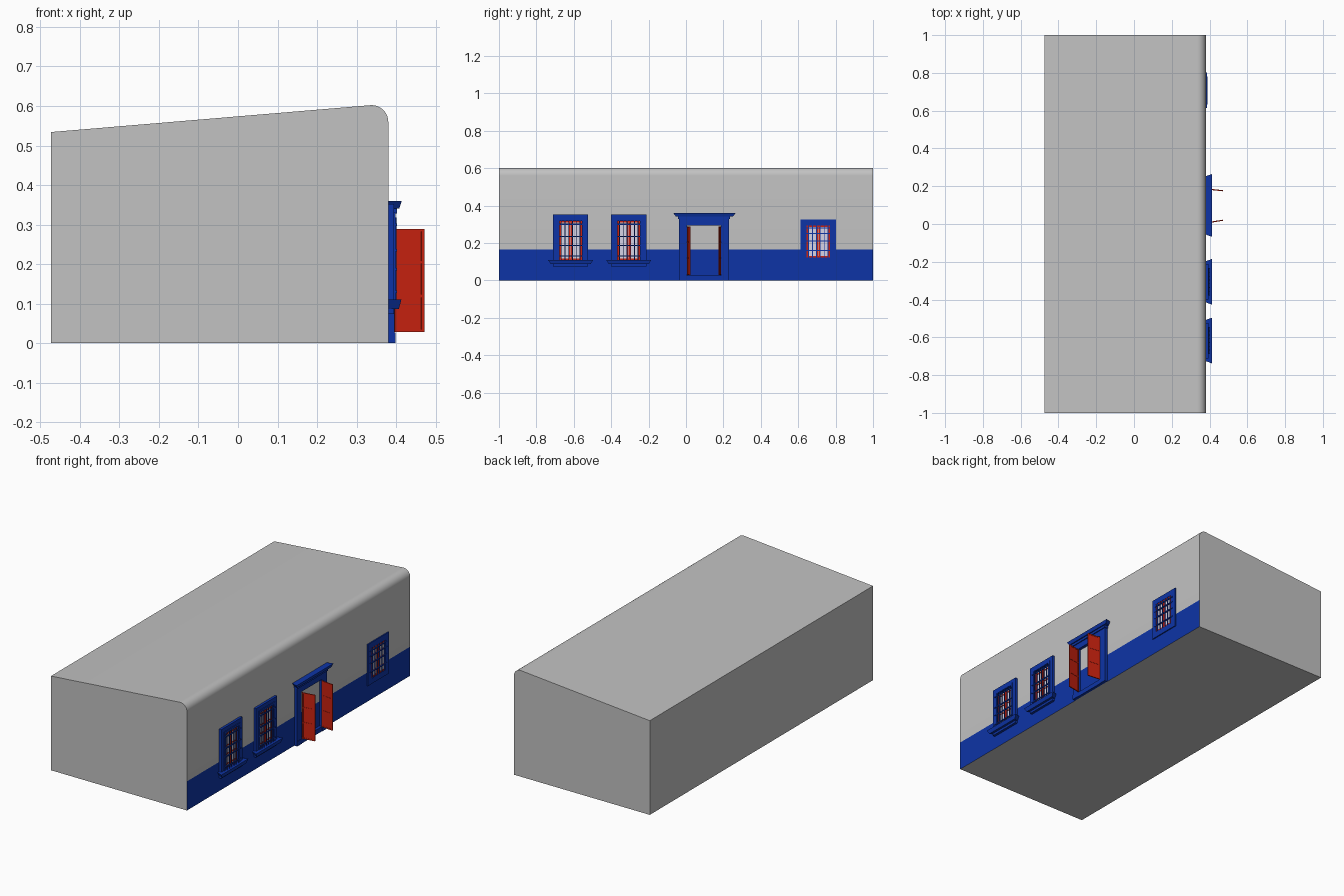
import bpy, bmesh, math
from mathutils import Matrix

if "Cube" in bpy.data.objects:
    bpy.data.objects.remove(bpy.data.objects["Cube"], do_unlink=True)


def material(name, rgb):
    m = bpy.data.materials.new(name)
    m.use_nodes = True
    m.diffuse_color = (*rgb, 1)
    m.node_tree.nodes["Principled BSDF"].inputs["Base Color"].default_value = (*rgb, 1)
    return m


PLASTER = material("grey plaster", (0.54, 0.54, 0.54))
BLUE = material("deep blue paint", (0.004, 0.034, 0.38))
RED = material("red paint", (0.6, 0.016, 0.005))
PANE = material("pale glass", (0.72, 0.7, 0.84))

WALL = 0.38       # x of the street wall
BAND = 0.165      # height of the painted band


def finish(bm, name, *mats):
    bmesh.ops.recalc_face_normals(bm, faces=bm.faces)
    mesh = bpy.data.meshes.new(name)
    bm.to_mesh(mesh)
    bm.free()
    for m in mats:
        mesh.materials.append(m)
    ob = bpy.data.objects.new(name, mesh)
    bpy.context.collection.objects.link(ob)
    return ob


def add_box(bm, x, y, z):
    """Add a box given (low, high) ranges; return its vertices."""
    size = [b - a for a, b in (x, y, z)]
    mid = [(a + b) / 2 for a, b in (x, y, z)]
    mat = Matrix.Translation(mid) @ Matrix.Diagonal((*size, 1))
    return bmesh.ops.create_cube(bm, size=1, matrix=mat)["verts"]


def add_border(bm, x, y, z, w, bottom=True):
    """Rectangular frame around the y, z opening, w wide outward."""
    add_box(bm, x, (y[0] - w, y[0]), z)
    add_box(bm, x, (y[1], y[1] + w), z)
    outer = (y[0] - w, y[1] + w)
    add_box(bm, x, outer, (z[1], z[1] + w))
    if bottom:
        add_box(bm, x, outer, (z[0] - w, z[0]))


def ledge(name, y, z, depth):
    """Moulded shelf that flares upward and outward."""
    bm = bmesh.new()
    mid_y, mid_z = sum(y) / 2, sum(z) / 2
    for v in add_box(bm, (WALL, WALL + depth), y, z):
        side = 1 if v.co.y > mid_y else -1
        if v.co.x < WALL + depth / 2:
            v.co.y -= side * 0.012
        if v.co.z < mid_z:
            v.co.y -= side * 0.014
            if v.co.x > WALL + depth / 2:
                v.co.x -= 0.006
    return finish(bm, name, BLUE)


# Building: sloped roof, rounded parapet edge, painted band at street level
RADIUS = 0.042
profile = [(-0.473, 0), (WALL, 0), (WALL, BAND)]
for i in range(11):
    a = math.radians(94.8 * i / 10)
    profile.append((WALL - RADIUS + RADIUS * math.cos(a),
                    0.56 + RADIUS * math.sin(a)))
profile.append((-0.473, 0.534))
bm = bmesh.new()
base = bm.faces.new([bm.verts.new((x, -1, z)) for x, z in profile])
moved = bmesh.ops.extrude_face_region(bm, geom=[base], use_keep_orig=True)["geom"]
bmesh.ops.translate(bm, vec=(0, 2, 0),
                    verts=[g for g in moved if isinstance(g, bmesh.types.BMVert)])
for f in bm.faces:
    c = f.calc_center_median()
    f.material_index = int(c.x > WALL - 0.001 and c.z < BAND)
body = finish(bm, "building", PLASTER, BLUE)
bpy.context.view_layer.objects.active = body
body.select_set(True)
bpy.ops.object.shade_smooth_by_angle(angle=math.radians(30))
body.select_set(False)


def window(name, y, z, border, depth, rows, grille_x):
    """Framed window with red casements behind a blue grille."""
    bm = bmesh.new()
    add_border(bm, (WALL, WALL + depth), y, z, border)
    if depth > 0.01:   # raised inner lip
        add_border(bm, (WALL, WALL + depth + 0.004), y, z, 0.012)
    finish(bm, name + "_frame", BLUE)

    bm = bmesh.new()
    add_box(bm, (WALL, WALL + 0.002), y, z)
    finish(bm, name + "_panes", PANE)

    bm = bmesh.new()
    x = (WALL + 0.001, WALL + 0.004)
    mid = sum(y) / 2
    add_border(bm, x, (y[0] + 0.008, y[1] - 0.008), (z[0] + 0.008, z[1] - 0.008), 0.008)
    for s in (-1, 1):
        add_box(bm, x, sorted((mid + s * 0.001, mid + s * 0.011)), z)
    for r in rows:
        add_box(bm, x, y, (r - 0.003, r + 0.003))
    finish(bm, name + "_casements", RED)

    bm = bmesh.new()
    bars = 6
    for i in range(bars):
        c = y[0] + (y[1] - y[0]) * (i + 0.5) / bars
        add_box(bm, (grille_x - 0.002, grille_x + 0.002), (c - 0.002, c + 0.002), z)
    for r in rows:
        add_box(bm, (grille_x - 0.002, grille_x + 0.003),
                (y[0] - 0.012, y[1] + 0.012), (r - 0.003, r + 0.003))
    finish(bm, name + "_grille", BLUE)


# Two tall windows with sills
for label, c in (("first", -0.617), ("second", -0.306)):
    window(label + "_window", (c - 0.06, c + 0.06), (0.108, 0.318), 0.034, 0.014,
           (0.13, 0.187, 0.235, 0.3), 0.399)
    ledge(label + "_window_sill", (c - 0.121, c + 0.121), (0.087, 0.11), 0.033)

# Small window, nearly flush with the wall
window("small_window", (0.645, 0.77), (0.123, 0.294), 0.032, 0.006,
       (0.16, 0.21, 0.25, 0.28), 0.386)

# Doorway: posts, lintel, threshold and cornice
OPEN_Y, OPEN_Z = (0.005, 0.187), (0.027, 0.294)
bm = bmesh.new()
add_border(bm, (WALL, 0.396), OPEN_Y, (0, OPEN_Z[1]), 0.043, bottom=False)
add_box(bm, (WALL, 0.396), OPEN_Y, (0, OPEN_Z[0]))
for edge in ((-0.038, 0.005), (0.187, 0.23)):
    add_box(bm, (WALL, 0.398), edge, (0, OPEN_Z[0]))
add_box(bm, (WALL, 0.402), (-0.042, 0.234), (0.328, 0.343))
finish(bm, "door_surround", BLUE)
ledge("door_cornice", (-0.068, 0.265), (0.341, 0.36), 0.034)

# Open door leaves with raised stiles and rails
WIDTH = 0.076
for name, hinge, turn in (("left_door_leaf", 0.008, 9), ("right_door_leaf", 0.184, -6)):
    bm = bmesh.new()
    low, high = 0.028, 0.289
    add_box(bm, (0, WIDTH), (-0.0015, 0.0015), (low, high))
    thick = (-0.003, 0.003)
    for x in (0, WIDTH - 0.008):
        add_box(bm, (x, x + 0.008), thick, (low, high))
    for z in (low, 0.116, 0.201, high - 0.007):
        add_box(bm, (0, WIDTH), thick, (z, z + 0.007))
    leaf = finish(bm, name, RED)
    leaf.location = (0.396, hinge, 0)
    leaf.rotation_euler.z = math.radians(turn)
